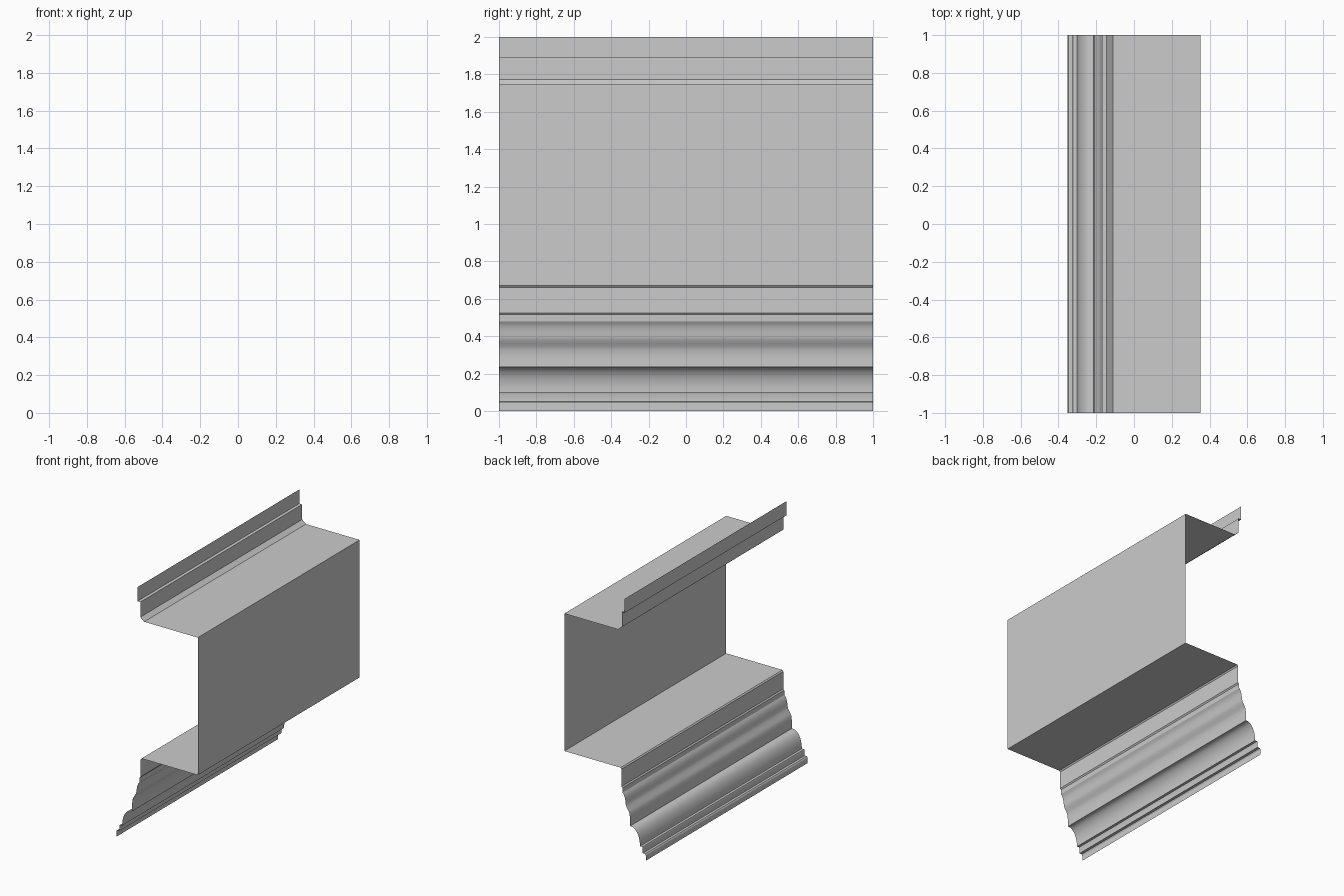
import bpy, bmesh, math

if "Cube" in bpy.data.objects:
    bpy.data.objects.remove(bpy.data.objects["Cube"])


def quarter_round(x0, z0, x1, z1, n=10):
    # convex quarter ellipse: level at (x0, z0), vertical at (x1, z1)
    return [(x0 + (x1 - x0) * math.sin(t), z1 + (z0 - z1) * math.cos(t))
            for t in (i * math.pi / 2 / n for i in range(n + 1))]


def extrude_profile(name, points, half_length=1.0):
    # open thin sheet swept along y
    bm = bmesh.new()
    verts = [bm.verts.new((x, -half_length, z)) for x, z in points]
    edges = [bm.edges.new(pair) for pair in zip(verts, verts[1:])]
    swept = bmesh.ops.extrude_edge_only(bm, edges=edges)["geom"]
    moved = [g for g in swept if isinstance(g, bmesh.types.BMVert)]
    bmesh.ops.translate(bm, verts=moved, vec=(0, 2 * half_length, 0))
    bmesh.ops.recalc_face_normals(bm, faces=bm.faces)
    mesh = bpy.data.meshes.new(name)
    bm.to_mesh(mesh)
    bm.free()
    obj = bpy.data.objects.new(name, mesh)
    bpy.context.collection.objects.link(obj)
    bpy.ops.object.select_all(action='DESELECT')
    obj.select_set(True)
    bpy.context.view_layer.objects.active = obj
    bpy.ops.object.shade_smooth_by_angle(angle=math.radians(25))
    return obj


# Upper stepped lip with its chamfered foot
extrude_profile("upper_lip", [(-0.17, 2.0), (-0.17, 1.89), (-0.145, 1.89),
                              (-0.145, 1.772), (-0.112, 1.745)])

# Channel: top shelf, tall face, bottom shelf
extrude_profile("channel", [(-0.112, 1.745), (0.352, 1.745),
                            (0.352, 0.67), (-0.134, 0.67)])

# Lower moulding: fillet, wavy curve, large quarter round, stepped base
moulding = [(-0.134, 0.67), (-0.142, 0.66), (-0.142, 0.525), (-0.15, 0.515),
            (-0.152, 0.48), (-0.163, 0.465), (-0.171, 0.445), (-0.176, 0.42),
            (-0.179, 0.395), (-0.184, 0.38), (-0.195, 0.362), (-0.205, 0.345),
            (-0.212, 0.33), (-0.216, 0.29), (-0.216, 0.235)]
moulding += quarter_round(-0.226, 0.235, -0.302, 0.10)
moulding += [(-0.322, 0.10), (-0.326, 0.09), (-0.326, 0.052),
             (-0.346, 0.052), (-0.352, 0.042), (-0.352, 0.0)]
extrude_profile("lower_moulding", moulding)
